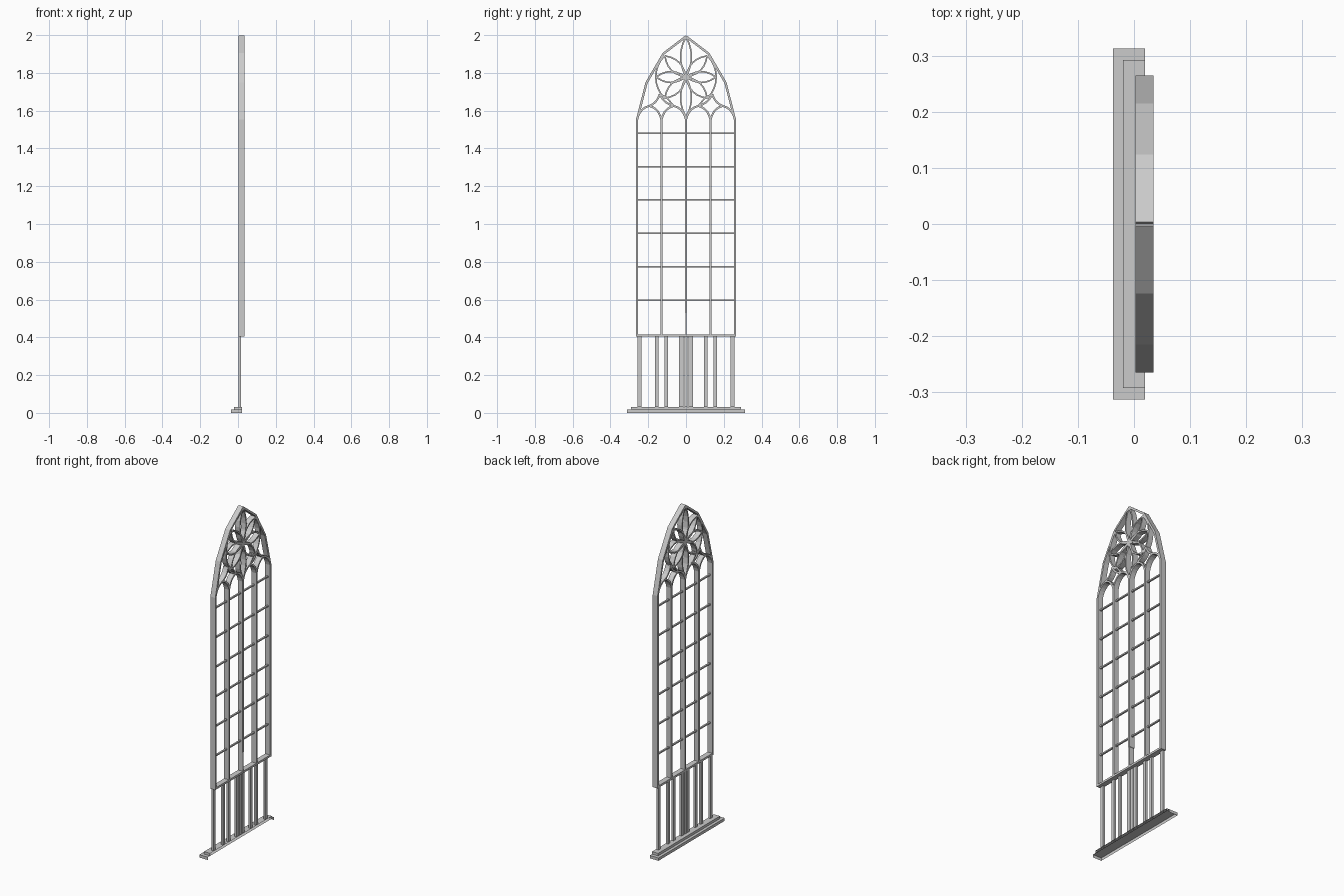
import bpy, bmesh, math
from mathutils import Vector

if "Cube" in bpy.data.objects:
    bpy.data.objects.remove(bpy.data.objects["Cube"])

X0, X1 = 0.003, 0.035      # depth range of the window stonework


def mesh_object(name, bm):
    bmesh.ops.recalc_face_normals(bm, faces=bm.faces)
    me = bpy.data.meshes.new(name)
    bm.to_mesh(me)
    bm.free()
    ob = bpy.data.objects.new(name, me)
    bpy.context.collection.objects.link(ob)
    return ob


def box(name, x0, x1, y0, y1, z0, z1, drop=()):
    bm = bmesh.new()
    bmesh.ops.create_cube(bm, size=1)
    for v in bm.verts:
        v.co = ((x0 + x1) / 2 + v.co.x * (x1 - x0),
                (y0 + y1) / 2 + v.co.y * (y1 - y0),
                (z0 + z1) / 2 + v.co.z * (z1 - z0))
    bm.normal_update()
    gone = [f for f in bm.faces if any(f.normal.dot(Vector(d)) > 0.9 for d in drop)]
    bmesh.ops.delete(bm, geom=gone, context='FACES_ONLY')
    return mesh_object(name, bm)


def bar(name, pts, w=0.01, x0=X0, x1=X1):
    """Mitred rectangular bar following a path in the y-z plane."""
    p = [Vector(q) for q in pts]
    bm = bmesh.new()
    rings = []
    for i, q in enumerate(p):
        a = (q - p[i - 1]).normalized() if i else (p[1] - q).normalized()
        b = (p[i + 1] - q).normalized() if i < len(p) - 1 else a
        t = (a + b).normalized()
        n = Vector((-t.y, t.x)) * (w / 2 / max(0.5, t.dot(a)))
        rings.append([bm.verts.new((x, *(q + n * s)))
                      for x, s in ((x0, -1), (x1, -1), (x1, 1), (x0, 1))])
    for r, s in zip(rings, rings[1:]):
        for k in range(4):
            bm.faces.new((r[k], r[(k + 1) % 4], s[(k + 1) % 4], s[k]))
    bm.faces.new(rings[0])
    bm.faces.new(rings[-1])
    return mesh_object(name, bm)


def curve(a, c, b, n=5):
    """Quadratic curve from a to b pulled towards c."""
    a, b, c = Vector(a), Vector(b), Vector(c)
    return [a * (1 - t) ** 2 + c * 2 * t * (1 - t) + b * t * t
            for t in (i / n for i in range(n + 1))]


# stepped base, open at the back and below
open_sides = ((1, 0, 0), (0, 0, -1))
box("base_step_lower", -0.037, 0.02, -0.313, 0.313, 0.0, 0.017, open_sides)
box("base_step_upper", -0.02, 0.02, -0.292, 0.292, 0.017, 0.032, open_sides)

# slim posts under the window
for s in (-1, 1):
    for y, w in ((0.245, 0.021), (0.155, 0.019), (0.104, 0.019), (0.026, 0.023)):
        box("lower_post", 0.003, 0.016, s * y - w / 2, s * y + w / 2, 0.03, 0.408)
box("centre_post", 0.003, 0.016, -0.009, 0.009, 0.03, 0.408)

# sill, glazing bars and mullions
box("window_sill", X0, X1, -0.265, 0.265, 0.404, 0.416)
for i in range(6):
    z = 0.597 + i * 0.1768
    box("glazing_bar", 0.014, 0.024, -0.258, 0.258, z - 0.004, z + 0.004)
for y in (-0.13, 0.13):
    box("mullion", X0, X1, y - 0.006, y + 0.006, 0.41, 1.555)
box("centre_mullion", X0, X1, -0.006, 0.006, 0.53, 1.56)
box("centre_mullion_foot", X0, X1, -0.003, 0.003, 0.41, 0.53)

RC = Vector((0, 1.778))     # rosette centre
for s in (-1, 1):
    # outer frame with faceted pointed head
    bar("outer_frame", [(s * 0.259, 0.404), (s * 0.259, 1.553), (s * 0.209, 1.748),
                        (s * 0.119, 1.902), (0, 1.993)], 0.012)
    # rounded light heads
    for y0, y1 in ((0.259, 0.13), (0.13, 0.0)):
        m = (y0 + y1) / 2
        for y in (y0, y1):
            bar("light_head", curve((s * y, 1.55), (s * (y + (m - y) * 0.2), 1.613),
                                    (s * m, 1.625)))
    # ogee rising between the two heads
    for m in (0.195, 0.065):
        bar("ogee", curve((s * m, 1.625), (s * (0.139 + (m - 0.139) * 0.25), 1.64),
                          (s * 0.139, 1.688)))
    # link from ogee tip to the rosette
    bar("ogee_link", [(s * 0.139, 1.688), (s * 0.105, 1.673)], 0.008)
    bar("head_link", [(s * 0.065, 1.625), (s * 0.105, 1.673)], 0.008)
    # side arcs of the rosette
    bar("rosette_arc", [RC + Vector((s * math.cos(a), math.sin(a))) * 0.16
                        for a in (math.radians(-45 + 11.25 * i) for i in range(9))], 0.008)

# eight pointed petals, upright ones longer
for k in range(8):
    ang = k * math.pi / 4
    d = Vector((math.cos(ang), math.sin(ang)))
    n = Vector((-d.y, d.x))
    length = 0.212 if k in (2, 6) else 0.158
    for s in (-1, 1):
        bar("petal", curve(RC, RC + d * length * 0.52 + n * s * 0.058,
                           RC + d * length, 6), 0.008)
